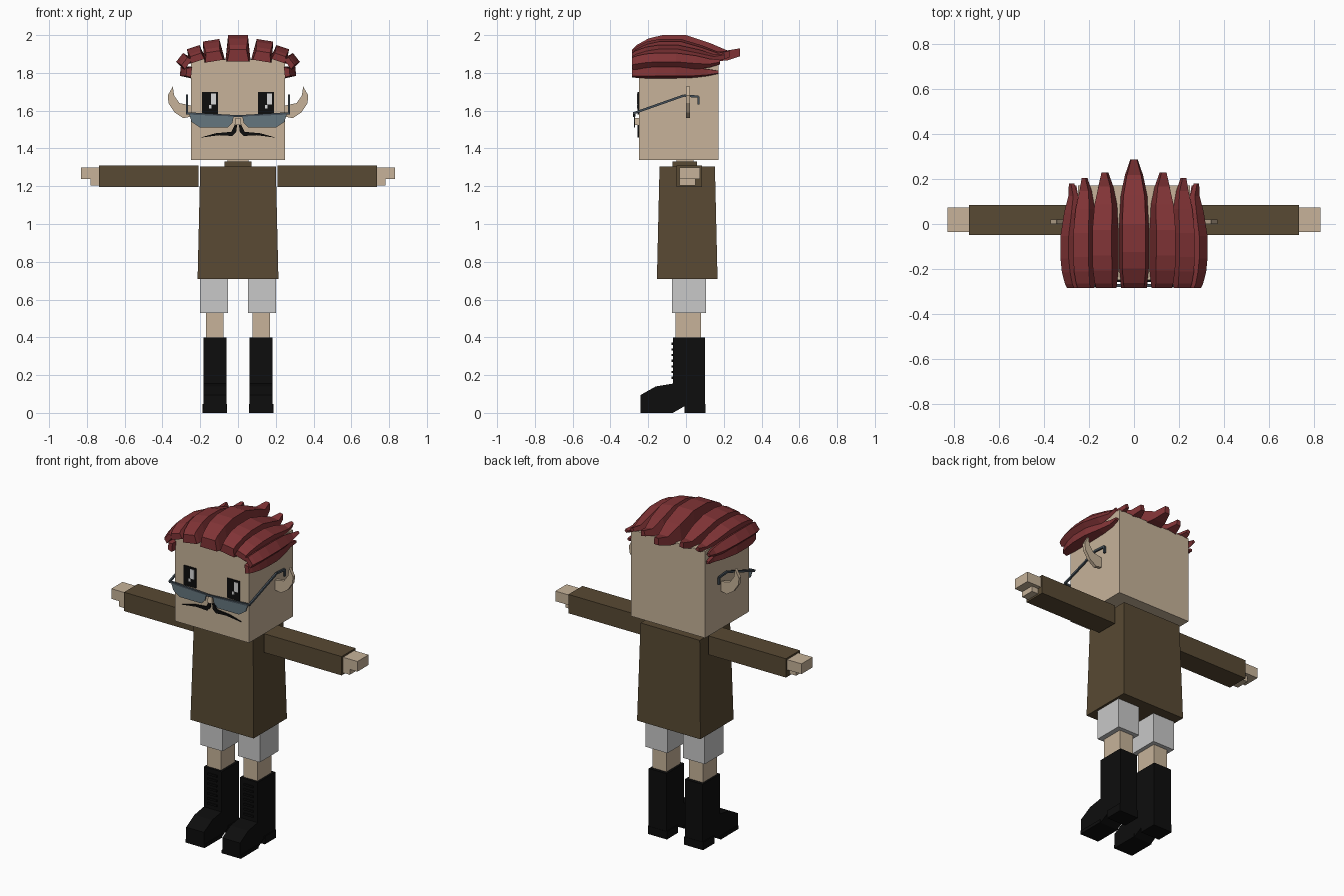
import bpy, bmesh, math

cube = bpy.data.objects.get("Cube")
if cube:
    bpy.data.objects.remove(cube, do_unlink=True)


def material(name, r, g, b):
    m = bpy.data.materials.new(name)
    m.use_nodes = True
    m.diffuse_color = (r, g, b, 1)
    m.node_tree.nodes["Principled BSDF"].inputs["Base Color"].default_value = (r, g, b, 1)
    return m


SKIN = material("skin", 0.57, 0.45, 0.32)
BROWN = material("brown_cloth", 0.098, 0.067, 0.033)
GREY = material("light_grey_cloth", 0.58, 0.58, 0.58)
BLACK = material("black", 0.004, 0.004, 0.004)
HAIR = material("red_hair", 0.22, 0.034, 0.037)
LENS = material("blue_grey_lens", 0.13, 0.18, 0.21)
FRAME = material("steel_frame", 0.06, 0.08, 0.1)
WHITE = material("eye_highlight", 0.7, 0.7, 0.7)
SIDES = (("left", 1), ("right", -1))


def loft(name, rings, mat, side=1):
    """Join matching rings of points into a closed solid; side -1 mirrors it in x."""
    bm = bmesh.new()
    loops = [[bm.verts.new((x * side, y, z)) for x, y, z in ring] for ring in rings]
    for a, b in zip(loops, loops[1:]):
        for i in range(len(a)):
            j = (i + 1) % len(a)
            bm.faces.new((a[i], a[j], b[j], b[i]))
    bm.faces.new(loops[0])
    bm.faces.new(loops[-1])
    bmesh.ops.recalc_face_normals(bm, faces=bm.faces)
    mesh = bpy.data.meshes.new(name)
    bm.to_mesh(mesh)
    bm.free()
    mesh.materials.append(mat)
    obj = bpy.data.objects.new(name, mesh)
    bpy.context.collection.objects.link(obj)
    return obj


def box(name, xs, ys, zs, mat, side=1, flare=0):
    """Box from ranges; flare widens the bottom."""
    rings = []
    for z, f in zip(zs, (flare, 0)):
        x0, x1, y0, y1 = xs[0] - f, xs[1] + f, ys[0] - f, ys[1] + f
        rings.append([(x0, y0, z), (x1, y0, z), (x1, y1, z), (x0, y1, z)])
    return loft(name, rings, mat, side)


def plate(name, outline, y0, y1, mat, side=1):
    """Front-facing (x, z) outline extruded along y."""
    return loft(name, [[(x, y, z) for x, z in outline] for y in (y0, y1)], mat, side)


def strand(name, x, z, tilt, half, height, y_end, side=1):
    """Lock of hair running front to back, tilted around the head."""
    # length fraction, top, bottom, width
    stations = ((0, 0.45, 0, 0.85), (0.04, 0.62, 0, 0.9), (0.15, 0.87, 0, 1),
                (0.28, 1, 0, 1), (0.5, 1, 0, 1), (0.72, 0.7, 0, 0.9),
                (0.88, 0.42, 0.04, 0.6), (1, 0.5, 0.2, 0.25))
    c, s = math.cos(math.radians(tilt)), math.sin(math.radians(tilt))
    rings = []
    for t, top, bottom, width in stations:
        y = -0.285 + t * (y_end + 0.285)
        w = half * width
        section = ((-w, bottom), (w, bottom), (w * 0.78, top), (-w * 0.78, top))
        rings.append([(x + u * c + v * height * s, y, z - u * s + v * height * c)
                      for u, v in section])
    return loft(name, rings, HAIR, side)


# Head, neck and torso
box("head", (-0.25, 0.25), (-0.25, 0.172), (1.34, 1.87), SKIN)
box("neck", (-0.055, 0.055), (-0.05, 0.04), (1.3, 1.36), SKIN)
box("collar", (-0.072, 0.072), (-0.072, 0.058), (1.29, 1.33), BROWN)
box("tunic", (-0.2, 0.2), (-0.14, 0.153), (0.71, 1.305), BROWN, flare=0.014)

# Hair
strand("hair_middle", 0, 1.86, 0, 0.067, 0.14, 0.287)
LOCKS = (("hair_upper", 0.125, 1.862, 9, 0.056, 0.112, 0.23),
         ("hair_corner", 0.213, 1.862, 18, 0.045, 0.078, 0.205),
         ("hair_side", 0.262, 1.845, 52, 0.038, 0.06, 0.18),
         ("hair_lower", 0.246, 1.802, 84, 0.031, 0.06, 0.172))

for tag, s in SIDES:
    for name, *shape in LOCKS:
        strand(f"{tag}_{name}", *shape, side=s)

    # Ear, curving up to a tip
    plate(f"{tag}_ear", ((0.24, 1.57), (0.29, 1.56), (0.335, 1.59), (0.368, 1.64),
                         (0.372, 1.68), (0.345, 1.728), (0.338, 1.68),
                         (0.31, 1.64), (0.24, 1.625)), 0, 0.02, SKIN, s)

    # Arm and hand
    box(f"{tag}_arm", (0.21, 0.735), (-0.05, 0.085), (1.195, 1.31), BROWN, s)
    box(f"{tag}_hand", (0.73, 0.832), (-0.035, 0.073), (1.238, 1.3), SKIN, s)
    box(f"{tag}_thumb", (0.73, 0.78), (-0.035, 0.05), (1.205, 1.24), SKIN, s)

    # Leg and shorts
    box(f"{tag}_shorts_leg", (0.052, 0.2), (-0.075, 0.105), (0.53, 0.715), GREY, s)
    box(f"{tag}_leg", (0.076, 0.17), (-0.055, 0.08), (0.39, 0.54), SKIN, s)

    # Boot with a pointed-down toe, heel and laces
    profile = ((-0.24, 0), (-0.24, 0.095), (-0.16, 0.14), (-0.07, 0.155), (-0.07, 0.4),
               (0.1, 0.4), (0.1, 0.04), (0, 0.04), (-0.07, 0))
    loft(f"{tag}_boot", [[(x, y, z) for y, z in profile] for x in (0.062, 0.182)], BLACK, s)
    box(f"{tag}_boot_heel", (0.058, 0.187), (-0.008, 0.102), (0, 0.048), BLACK, s)
    box(f"{tag}_boot_sole", (0.058, 0.187), (-0.24, -0.07), (0, 0.02), BLACK, s)
    for i in range(7):
        z = 0.18 + i * 0.03
        box(f"{tag}_lace_{i + 1}", (0.09, 0.154), (-0.077, -0.065), (z, z + 0.012), BLACK, s)

    # Eye with highlights that fall on the same side of both eyes
    cx = 0.148 * s
    box(f"{tag}_eye", (cx - 0.042, cx + 0.042), (-0.256, -0.249), (1.58, 1.7), BLACK)
    box(f"{tag}_eye_glint", (cx + 0.006, cx + 0.032), (-0.259, -0.255), (1.632, 1.69), WHITE)
    box(f"{tag}_eye_spark", (cx - 0.006, cx + 0.008), (-0.259, -0.255), (1.612, 1.63), WHITE)

    # Moustache half
    plate(f"{tag}_moustache", ((0.2, 1.457), (0.12, 1.48), (0.035, 1.488), (0.014, 1.53),
                               (0.004, 1.53), (0.01, 1.485), (0.03, 1.466), (0.1, 1.47)),
          -0.258, -0.249, BLACK, s)

    # Glasses: lens, rim and bent temple
    plate(f"{tag}_lens", ((0.26, 1.587), (0.022, 1.573), (0.03, 1.535), (0.055, 1.51),
                          (0.2, 1.51), (0.245, 1.54)), -0.276, -0.27, LENS, s)
    plate(f"{tag}_rim", ((0.272, 1.592), (0.02, 1.577), (0.02, 1.569), (0.272, 1.58)),
          -0.28, -0.268, FRAME, s)
    path = ((-0.278, 1.586), (-0.012, 1.68), (0.066, 1.674), (0.066, 1.632))
    for i, ((y0, z0), (y1, z1)) in enumerate(zip(path, path[1:])):
        length = math.hypot(y1 - y0, z1 - z0)
        dy, dz = (z0 - z1) / length * 0.006, (y1 - y0) / length * 0.006
        loft(f"{tag}_temple_{i + 1}",
             [[(0.264, y + dy, z + dz), (0.274, y + dy, z + dz),
               (0.274, y - dy, z - dz), (0.264, y - dy, z - dz)]
              for y, z in ((y0, z0), (y1, z1))], FRAME, s)

# Bridge of the glasses and nose
box("glasses_bridge", (-0.024, 0.024), (-0.28, -0.27), (1.566, 1.578), FRAME)
box("nose", (-0.012, 0.012), (-0.27, -0.249), (1.525, 1.562), SKIN, flare=0.006)
